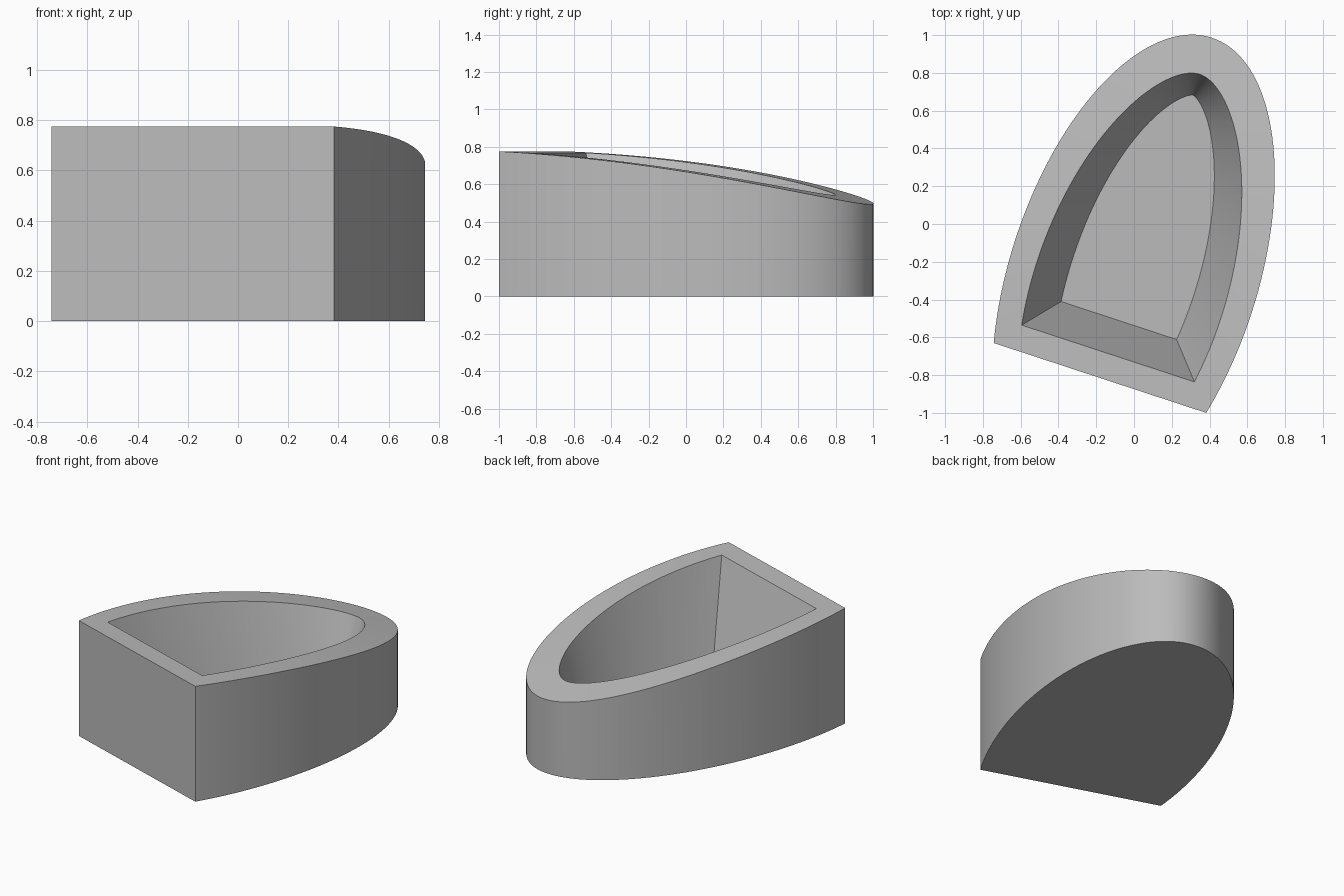
import bpy
import bmesh
import math

cube = bpy.data.objects.get("Cube")
if cube:
    bpy.data.objects.remove(cube, do_unlink=True)

# Plan: a truncated ellipse, u along the straight front wall, v along its axis
HALF_W, HALF_L, CENTRE_V = 0.655, 1.328, 0.568
TURN = math.radians(-18.2)
MID_X, MID_Y = -0.18, -0.815
STEPS = 97
FLOOR_Z, FLOOR_INSET, DRAFT = 0.155, 0.32, 0.3


def top_z(v):
    """Height of the sloping, slightly domed top."""
    return 0.775 - 0.045 * v - 0.055 * v * v


def offset_point(t, inset):
    """Ellipse point moved inward along its normal."""
    nu, nv = math.cos(t) / HALF_W, math.sin(t) / HALF_L
    n = math.hypot(nu, nv)
    return (HALF_W * math.cos(t) - inset * nu / n,
            CENTRE_V + HALF_L * math.sin(t) - inset * nv / n)


def outer(t):
    return (*offset_point(t, 0), 0)


def floor(t):
    return (*offset_point(t, FLOOR_INSET), FLOOR_INSET)


def rim(t):
    """Where the drafted pocket wall meets the sloping top."""
    inset = 0.17
    for _ in range(12):
        u, v = offset_point(t, inset)
        inset = FLOOR_INSET - DRAFT * (top_z(v) - FLOOR_Z)
    return u, v, inset


def outline(curve):
    """Sample a curve between the two corners on the straight wall."""
    lo, hi = -math.pi / 2, math.pi / 4
    for _ in range(50):
        mid = (lo + hi) / 2
        u, v, inset = curve(mid)
        if v < inset:
            lo = mid
        else:
            hi = mid
    span = math.pi - 2 * lo
    return [curve(lo + span * i / (STEPS - 1))[:2] for i in range(STEPS)]


def add_loop(bm, points, height):
    c, s = math.cos(TURN), math.sin(TURN)
    return [bm.verts.new((MID_X + c * u - s * v, MID_Y + s * u + c * v, height(v)))
            for u, v in points]


# Hollow body: bottom, outer wall, rim, drafted pocket wall, floor
bm = bmesh.new()
outside = outline(outer)
loops = [add_loop(bm, outside, lambda v: 0.0),
         add_loop(bm, outside, top_z),
         add_loop(bm, outline(rim), top_z),
         add_loop(bm, outline(floor), lambda v: FLOOR_Z)]
for low, high in zip(loops, loops[1:]):
    for i in range(STEPS):
        j = (i + 1) % STEPS
        bm.faces.new((low[i], low[j], high[j], high[i]))
bm.faces.new(loops[0][::-1])
bm.faces.new(loops[-1])
bmesh.ops.recalc_face_normals(bm, faces=bm.faces)
mesh = bpy.data.meshes.new("hollow_body")
bm.to_mesh(mesh)
bm.free()
body = bpy.data.objects.new("hollow_body", mesh)
bpy.context.collection.objects.link(body)

# Plain grey
grey = bpy.data.materials.new("plain_grey")
grey.use_nodes = True
colour = (0.5, 0.5, 0.5, 1)
grey.diffuse_color = colour
grey.node_tree.nodes["Principled BSDF"].inputs["Base Color"].default_value = colour
mesh.materials.append(grey)

# Smooth curved walls with crisp edges
bpy.ops.object.select_all(action="DESELECT")
body.select_set(True)
bpy.context.view_layer.objects.active = body
bpy.ops.object.shade_smooth_by_angle(angle=math.radians(25))
